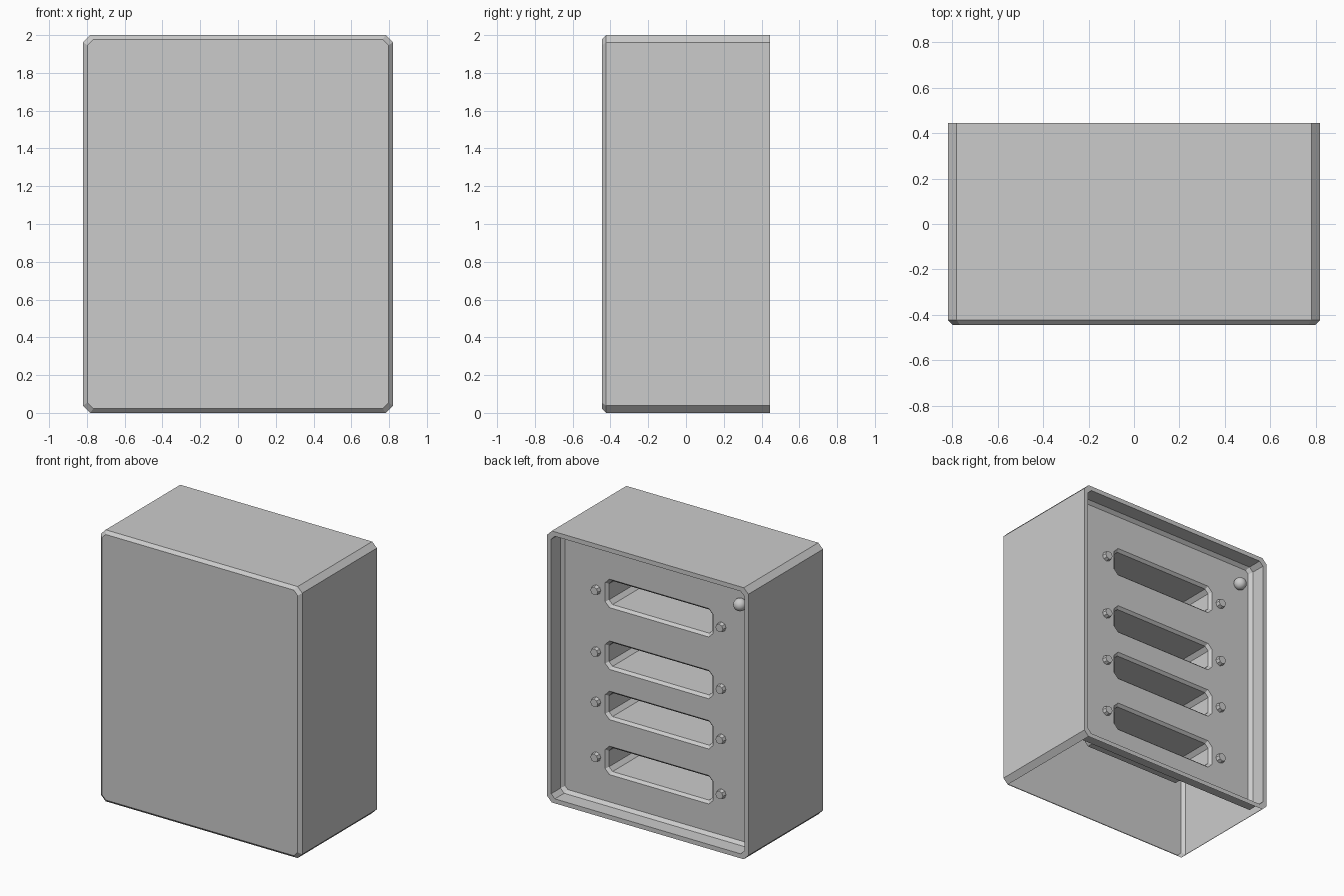
import bpy, bmesh, math
from mathutils import Vector, Matrix

if "Cube" in bpy.data.objects:
    bpy.data.objects.remove(bpy.data.objects["Cube"])


def octagon(bm, hw, z0, z1, c, y):
    """Chamfered rectangle loop in the xz plane; first edge is the bottom one."""
    pts = [(-hw + c, z0), (hw - c, z0), (hw, z0 + c), (hw, z1 - c),
           (hw - c, z1), (-hw + c, z1), (-hw, z1 - c), (-hw, z0 + c)]
    return [bm.verts.new((x, y, z)) for x, z in pts]


def bridge(bm, a, b, skip=()):
    n = len(a)
    for i in range(n):
        if i not in skip:
            j = (i + 1) % n
            bm.faces.new((a[i], a[j], b[j], b[i]))


def finish(bm, name):
    me = bpy.data.meshes.new(name)
    bm.to_mesh(me)
    bm.free()
    ob = bpy.data.objects.new(name, me)
    bpy.context.collection.objects.link(ob)
    return ob


PANEL_Y = 0.312
SLOT_Z = (1.59, 1.135, 0.765, 0.36)

# Casing: chamfered front, open underside, rim and recessed back panel
bm = bmesh.new()
rings = [octagon(bm, *r) for r in (
    (0.798, 0.022, 1.978, 0.032, -0.445),
    (0.82, 0.0, 2.0, 0.038, -0.423),
    (0.82, 0.0, 2.0, 0.038, 0.445),
    (0.787, 0.033, 1.967, 0.03, 0.445),
    (0.787, 0.033, 1.967, 0.03, 0.337),
    (0.766, 0.054, 1.946, 0.022, PANEL_Y))]
bm.faces.new(rings[0])
for i in range(5):
    bridge(bm, rings[i], rings[i + 1], skip=(0,) if i == 1 else ())

# Slots: bevelled lip and deep pocket
borders = [rings[-1]]
for z in SLOT_Z:
    lip = octagon(bm, 0.44, z - 0.105, z + 0.105, 0.035, PANEL_Y)
    mouth = octagon(bm, 0.422, z - 0.087, z + 0.087, 0.028, PANEL_Y - 0.02)
    end = octagon(bm, 0.422, z - 0.087, z + 0.087, 0.028, -0.025)
    bridge(bm, lip, mouth)
    bridge(bm, mouth, end)
    bm.faces.new(end)
    borders.append(lip)

# Back panel surface around the slots
edges = []
for loop in borders:
    for i, v in enumerate(loop):
        edges.append(bm.edges.get((v, loop[(i + 1) % len(loop)])))
bmesh.ops.triangle_fill(bm, edges=edges, use_beauty=True, use_dissolve=False,
                        normal=Vector((0, 1, 0)))
bmesh.ops.recalc_face_normals(bm, faces=bm.faces[:])
finish(bm, "casing")

# Bolts beside each slot
bm = bmesh.new()
turn = Matrix.Rotation(-math.pi / 2, 4, 'X')
for z in SLOT_Z:
    for x in (-0.51, 0.51):
        bmesh.ops.create_cone(bm, cap_ends=True, segments=8, radius1=0.036,
                              radius2=0.03, depth=0.04,
                              matrix=Matrix.Translation((x, PANEL_Y + 0.01, z)) @ turn)
finish(bm, "slot_bolts")

# Round indicator lamp in the upper corner
bpy.ops.mesh.primitive_uv_sphere_add(segments=24, ring_count=12, radius=0.045,
                                     location=(-0.674, 0.335, 1.805))
bpy.context.object.name = "indicator_lamp"
bpy.ops.object.shade_smooth()
